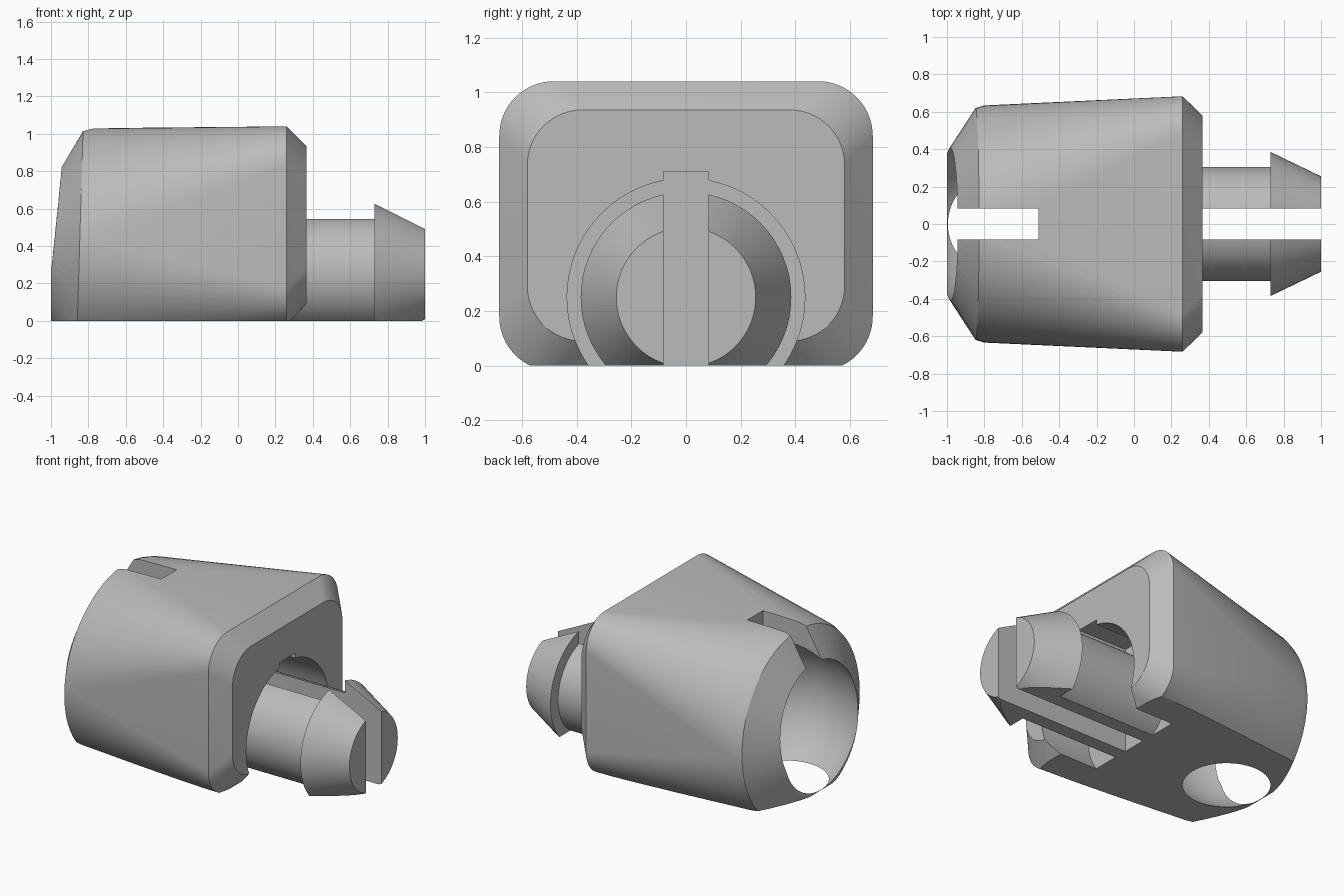
import bpy
import bmesh
import math
from mathutils import Matrix

if "Cube" in bpy.data.objects:
    bpy.data.objects.remove(bpy.data.objects["Cube"])

GREY = (0.5, 0.5, 0.5, 1.0)
mat = bpy.data.materials.new("plain grey")
mat.use_nodes = True
mat.diffuse_color = GREY
mat.node_tree.nodes["Principled BSDF"].inputs["Base Color"].default_value = GREY


def finish(name, bm):
    """Turn a bmesh into a linked object."""
    bmesh.ops.remove_doubles(bm, verts=bm.verts, dist=0.0005)
    bmesh.ops.recalc_face_normals(bm, faces=bm.faces)
    mesh = bpy.data.meshes.new(name)
    bm.to_mesh(mesh)
    bm.free()
    mesh.materials.append(mat)
    obj = bpy.data.objects.new(name, mesh)
    bpy.context.collection.objects.link(obj)
    return obj


def section(x, half_width, bottom, top, radius, tilt=0.0, steps=16):
    """Rounded rectangle across x; tilt leans it along z about its middle."""
    mid, half_height = (top + bottom) / 2, (top - bottom) / 2
    points = []
    for quarter, (sy, sz) in enumerate([(1, 1), (-1, 1), (-1, -1), (1, -1)]):
        for i in range(steps + 1):
            a = math.pi / 2 * (quarter + i / steps)
            y = sy * (half_width - radius) + radius * math.cos(a)
            z = sz * (half_height - radius) + radius * math.sin(a)
            points.append((x + tilt * z, y, mid + z))
    return points


def loft(name, sections):
    """Skin a row of matching sections and cap both ends."""
    bm = bmesh.new()
    rings = [[bm.verts.new(p) for p in s] for s in sections]
    for a, b in zip(rings, rings[1:]):
        for i in range(len(a)):
            j = (i + 1) % len(a)
            bm.faces.new((a[i], a[j], b[j]))
            bm.faces.new((a[i], b[j], b[i]))
    bm.faces.new(rings[0])
    bm.faces.new(rings[-1])
    return finish(name, bm)


def disc(x, radius, z=0.25):
    return section(x, radius, z - radius, z + radius, radius)


def block(name, low, high):
    bm = bmesh.new()
    size = [h - l for l, h in zip(low, high)]
    middle = [(h + l) / 2 for l, h in zip(low, high)]
    bmesh.ops.create_cube(bm, size=1,
                          matrix=Matrix.Translation(middle) @ Matrix.Diagonal((*size, 1)))
    return finish(name, bm)


def ball(name, centre, radius):
    bm = bmesh.new()
    bmesh.ops.create_uvsphere(bm, u_segments=64, v_segments=32, radius=radius,
                              matrix=Matrix.Translation(centre))
    return finish(name, bm)


def cut(obj, cutters):
    """Subtract each cutter in turn, applying the result."""
    bpy.context.view_layer.objects.active = obj
    for cutter in cutters:
        mod = obj.modifiers.new("cut", "BOOLEAN")
        mod.operation = "DIFFERENCE"
        mod.solver = "EXACT"
        mod.object = cutter
        bpy.ops.object.modifier_apply(modifier=mod.name)


# Body: round tilted socket end blending into a chamfered rounded block
body = loft("socket_body", [
    section(-1.0, 0.38, 0.04, 0.80, 0.38, tilt=-0.0 + 0.105),
    section(-0.847, 0.62, -0.22, 1.02, 0.62, tilt=0.03),
    section(-0.80, 0.634, -0.21, 1.03, 0.61, tilt=0.03),
    section(0.26, 0.683, -0.02, 1.04, 0.20),
    section(0.365, 0.58, 0.09, 0.935, 0.20),
])

# Pin: straight shank with a barbed conical head
pin = loft("split_pin", [
    disc(0.0, 0.305), disc(0.73, 0.305), disc(0.73, 0.385), disc(1.0, 0.255),
])

# Cutters: floor plane, end plane, ball socket, top slot, pin recess, pin slit
floor = block("floor_cutter", (-2, -2, -1), (2, 2, 0))
end = block("end_cutter", (-2, -2, -2), (-1, 2, 2))
socket = ball("socket_cutter", (-0.73, 0, 0.40), 0.48)
top_slot = block("top_slot_cutter", (-1.5, -0.082, 0.5), (-0.51, 0.082, 1.5))
recess = loft("recess_cutter", [disc(0.0, 0.435), disc(1.2, 0.435)])
slit = block("slit_cutter", (0.0, -0.082, -0.5), (1.5, 0.082, 0.71))
pin_slit = block("pin_slit_cutter", (-0.5, -0.082, -0.5), (1.5, 0.082, 0.71))

cut(body, [floor, end, socket, top_slot, recess, slit])
cut(pin, [floor, pin_slit])

for helper in (floor, end, socket, top_slot, recess, slit, pin_slit):
    bpy.data.objects.remove(helper)

# Smooth curved walls, keep edges sharp
for obj in (body, pin):
    bpy.ops.object.select_all(action="DESELECT")
    obj.select_set(True)
    bpy.context.view_layer.objects.active = obj
    bpy.ops.object.shade_smooth_by_angle(angle=math.radians(20))
